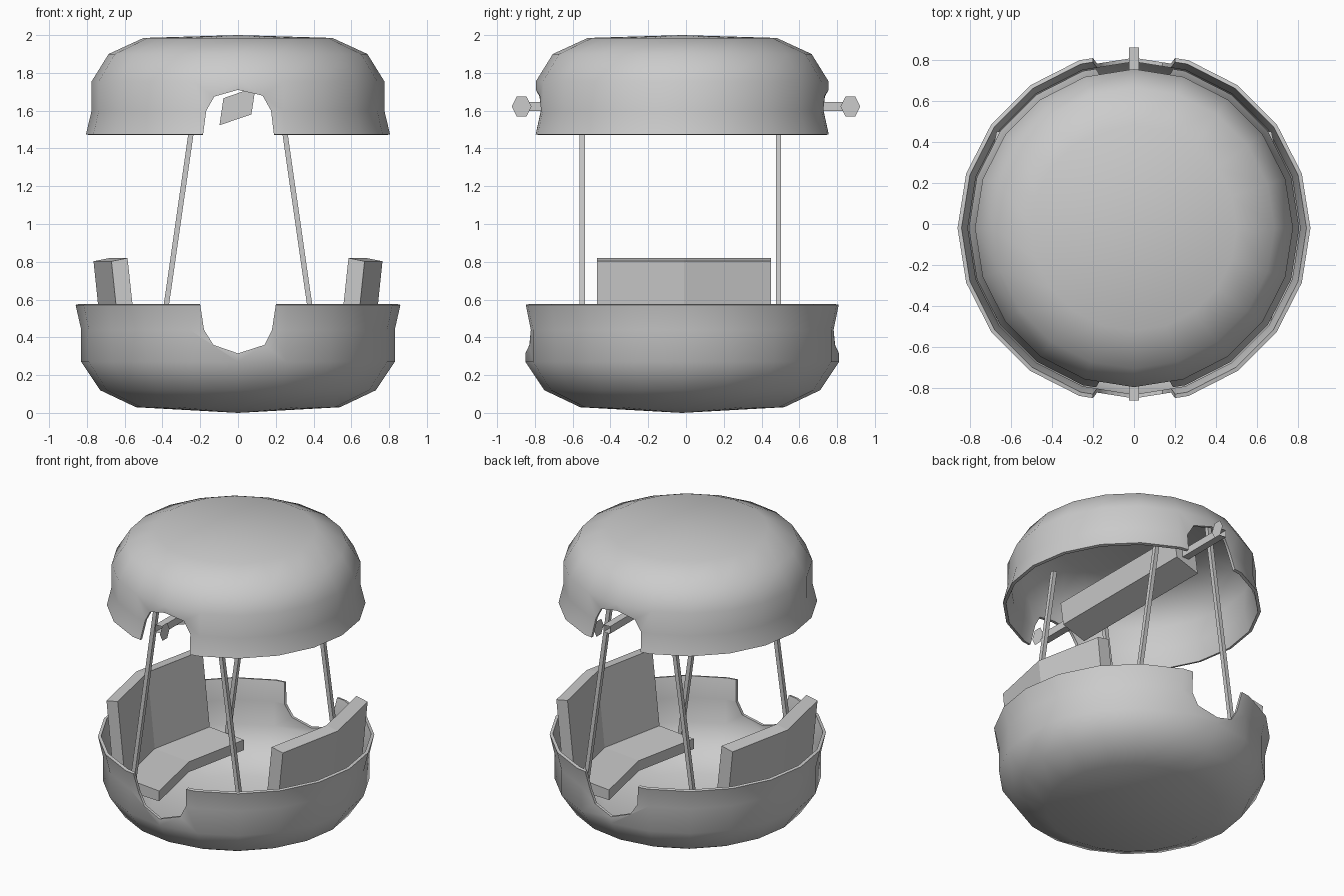
import bpy, bmesh
from math import cos, sin, pi, radians

if "Cube" in bpy.data.objects:
    bpy.data.objects.remove(bpy.data.objects["Cube"])

CY = -0.02      # y centre of the shells
SIDES = 20


def make(name, verts, faces, fix=True, smooth=False):
    me = bpy.data.meshes.new(name)
    me.from_pydata(verts, [], faces)
    if fix:
        bm = bmesh.new()
        bm.from_mesh(me)
        bmesh.ops.recalc_face_normals(bm, faces=bm.faces)
        bm.to_mesh(me)
        bm.free()
    ob = bpy.data.objects.new(name, me)
    bpy.context.collection.objects.link(ob)
    return ob


def loft(name, rings, caps=True):
    """Join equal-length point rings into a solid or an open tube."""
    n = len(rings[0])
    verts = [p for r in rings for p in r]
    faces = [(k * n + i, k * n + (i + 1) % n, (k + 1) * n + (i + 1) % n, (k + 1) * n + i)
             for k in range(len(rings) - 1) for i in range(n)]
    if caps:
        faces += [tuple(range(n)), tuple(range(len(verts) - n, len(verts)))]
    return make(name, verts, faces)


def along_y(name, section, ys, caps=True):
    return loft(name, [[(x, y, z) for x, z in section] for y in ys], caps)


def shell(name, profile, centre_z, notch):
    """Revolved thin shell with an arch cut through front and back."""
    verts = [(r * cos(2 * pi * i / SIDES), CY + r * sin(2 * pi * i / SIDES), z)
             for r, z in profile for i in range(SIDES)]
    faces = [(k * SIDES + i, k * SIDES + (i + 1) % SIDES,
              (k + 1) * SIDES + (i + 1) % SIDES, (k + 1) * SIDES + i)
             for k in range(len(profile) - 1) for i in range(SIDES)]
    c = len(verts)
    verts.append((0, CY, centre_z))
    last = (len(profile) - 1) * SIDES
    if centre_z > profile[-1][1]:
        faces += [(last + i, last + (i + 1) % SIDES, c) for i in range(SIDES)]
    else:
        faces += [((i + 1) % SIDES, i, c) for i in range(SIDES)]
    ob = make(name, verts, faces, fix=False)
    sol = ob.modifiers.new("thickness", 'SOLIDIFY')
    sol.thickness = 0.02
    sol.offset = -1
    cutter = along_y(name + "_cutter", notch, (-1.2, 1.2))
    cutter.hide_render = True
    cutter.hide_set(True)
    cut = ob.modifiers.new("notch", 'BOOLEAN')
    cut.operation = 'DIFFERENCE'
    cut.solver = 'EXACT'
    cut.object = cutter
    # bake the modifiers, then drop the cutter
    dg = bpy.context.evaluated_depsgraph_get()
    me = bpy.data.meshes.new_from_object(ob.evaluated_get(dg))
    ob.modifiers.clear()
    ob.data = me
    bpy.data.objects.remove(cutter)
    bpy.ops.object.select_all(action='DESELECT')
    ob.select_set(True)
    bpy.context.view_layer.objects.active = ob
    bpy.ops.object.shade_smooth_by_angle(angle=radians(45))
    return ob


# lower bowl and upper canopy
shell("bowl", [(0.54, 0.03), (0.73, 0.12), (0.83, 0.27), (0.83, 0.44), (0.86, 0.572)], 0.0,
      [(-0.21, 0.65), (-0.20, 0.572), (-0.18, 0.44), (-0.13, 0.36), (0, 0.315),
       (0.14, 0.36), (0.18, 0.44), (0.20, 0.572), (0.21, 0.65)])
shell("canopy", [(0.805, 1.475), (0.775, 1.60), (0.775, 1.755), (0.685, 1.90), (0.50, 1.985)], 2.0,
      [(-0.20, 1.40), (-0.185, 1.475), (-0.168, 1.60), (-0.125, 1.675), (0, 1.71),
       (0.13, 1.68), (0.175, 1.60), (0.19, 1.475), (0.20, 1.40)])

# L-shaped benches, bent outward in the middle
bench = [(0.585, 0.82), (0.67, 0.803), (0.61, 0.23), (0.27, 0.22), (0.27, 0.29), (0.53, 0.31)]
for side, label in ((-1, "left"), (1, "right")):
    loft(label + "_seat", [[(side * (x + dx), y, z) for x, z in bench]
                           for y, dx in ((-0.47, 0), (-0.01, 0.095), (0.45, 0))])

# four leaning poles
h = 0.014
square = [(-h, -h), (h, -h), (h, h), (-h, h)]
for side in (-1, 1):
    for y in (-0.55, 0.49):
        loft("pole", [[(side * px + a, y + b, pz) for a, b in square]
                      for px, pz in ((0.424, 0.26), (0.19, 1.89))])

# skewed beam under the canopy
along_y("hanger_beam", [(-0.098, 1.523), (0.071, 1.58), (0.093, 1.725), (-0.077, 1.666)],
        (-0.60, 0.50))

# open axle tube with flat hexagonal end plates
along_y("axle", [(-0.025, 1.597), (0.025, 1.597), (0.025, 1.647), (-0.025, 1.647)],
        (-0.86, 0.86), caps=False)
for y in (-0.87, 0.87):
    make("hex_plate", [(0.053, y + 0.052 * cos(i * pi / 3), 1.622 + 0.06 * sin(i * pi / 3))
                       for i in range(6)], [tuple(range(6))])
